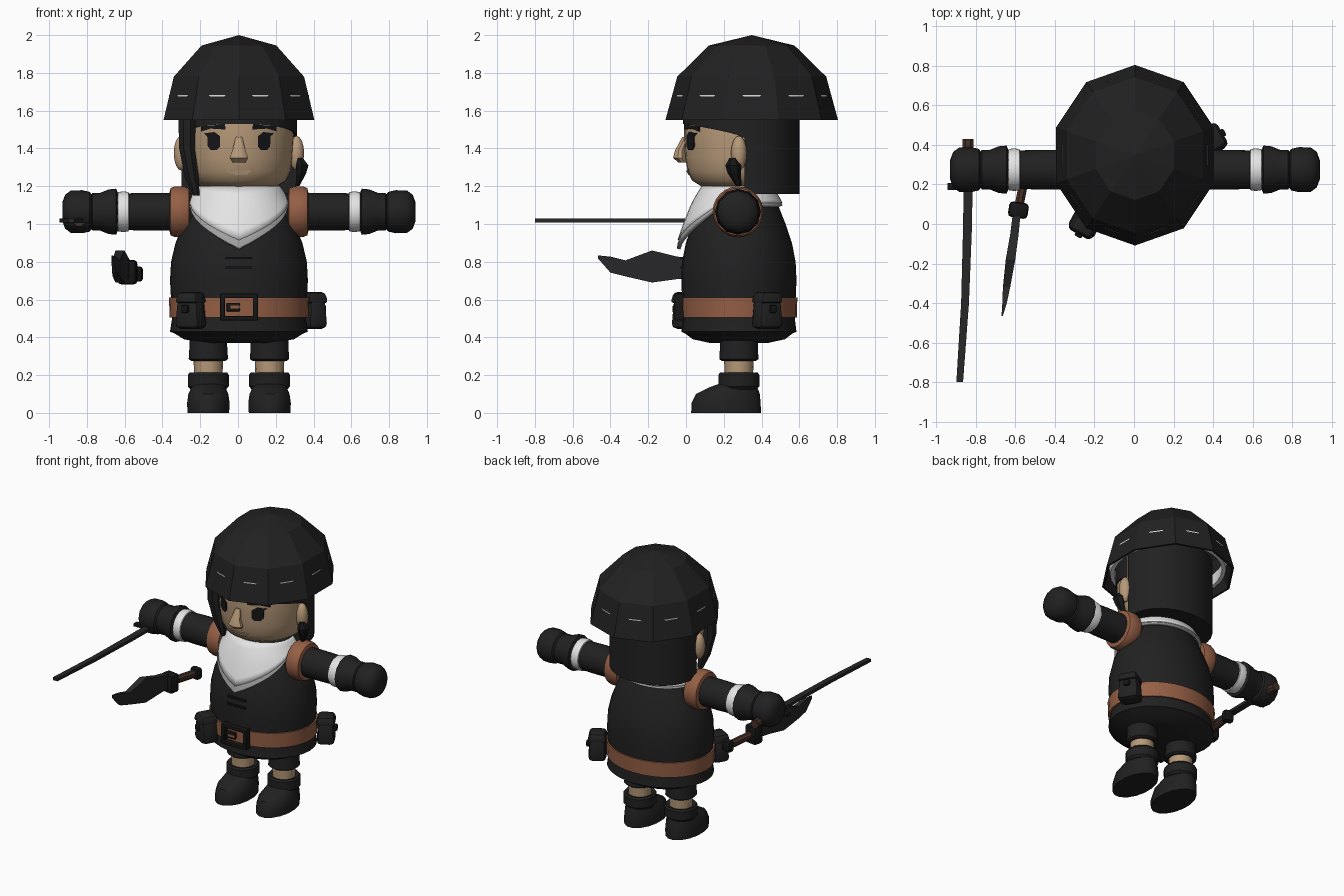
import bpy, bmesh, math
from mathutils import Matrix, Vector

if "Cube" in bpy.data.objects:
    bpy.data.objects.remove(bpy.data.objects["Cube"])

def mat(name, r, g, b):
    m = bpy.data.materials.new(name)
    m.diffuse_color = (r, g, b, 1)
    m.use_nodes = True
    m.node_tree.nodes["Principled BSDF"].inputs["Base Color"].default_value = m.diffuse_color
    return m

BLACK = mat("soft_black", 0.015, 0.015, 0.015)
INK = mat("ink_black", 0.008, 0.008, 0.009)
SKIN = mat("skin", 0.47, 0.32, 0.19)
LIP = mat("lip", 0.58, 0.42, 0.26)
LEATHER = mat("leather", 0.30, 0.115, 0.06)
WOOD = mat("dark_wood", 0.06, 0.028, 0.02)
WHITE = mat("white_cloth", 0.78, 0.78, 0.78)
GREY = mat("grey_trim", 0.35, 0.35, 0.35)
STEEL = mat("dark_steel", 0.02, 0.02, 0.022)

def finish(name, bm, m, smooth=True, angle=35, recalc=True):
    if recalc:
        bmesh.ops.recalc_face_normals(bm, faces=bm.faces)
    me = bpy.data.meshes.new(name)
    bm.to_mesh(me)
    bm.free()
    me.materials.append(m)
    o = bpy.data.objects.new(name, me)
    bpy.context.collection.objects.link(o)
    if smooth:
        bpy.ops.object.select_all(action='DESELECT')
        o.select_set(True)
        bpy.context.view_layer.objects.active = o
        bpy.ops.object.shade_smooth_by_angle(angle=math.radians(angle))
    return o

def lathe(name, prof, m, c=(0, 0, 0), sx=1, sy=1, seg=24, side=0, smooth=True, closed=False):
    """Revolve (radius, height); side = -1/+1 lays the axis along that x direction."""
    bm = bmesh.new()
    rings = []
    for r, h in prof:
        ring = []
        for i in range(seg):
            a = 2 * math.pi * i / seg
            u, v = r * sx * math.sin(a), -r * sy * math.cos(a)
            p = (side * h, u, v) if side else (u, v, h)
            ring.append(bm.verts.new(Vector(p) + Vector(c)))
        rings.append(ring)
    pairs = list(zip(rings, rings[1:])) + ([(rings[-1], rings[0])] if closed else [])
    for a, b in pairs:
        for i in range(seg):
            j = (i + 1) % seg
            bm.faces.new((a[i], a[j], b[j], b[i]))
    if not closed:
        bm.faces.new(rings[0])
        bm.faces.new(rings[-1])
    bmesh.ops.remove_doubles(bm, verts=bm.verts, dist=1e-4)
    return finish(name, bm, m, smooth)

def box(name, c, size, m, rot=0, bevel=0.0, top=1.0):
    bm = bmesh.new()
    bmesh.ops.create_cube(bm, size=1)
    for v in bm.verts:
        k = top if v.co.z > 0 else 1
        v.co = Vector((v.co.x * size[0] * k, v.co.y * size[1] * k, v.co.z * size[2]))
    if bevel:
        bmesh.ops.bevel(bm, geom=bm.edges[:], offset=bevel, segments=2, affect='EDGES', profile=0.5)
    bmesh.ops.transform(bm, matrix=Matrix.Translation(c) @ Matrix.Rotation(rot, 4, 'Z'), verts=bm.verts)
    return finish(name, bm, m)

def sweep(name, secs, m, n=8, smooth=True):
    """Tube through (centre, half_x, half_other, axis) sections; axis z or y."""
    bm = bmesh.new()
    rings = []
    for c, rx, ro, ax in secs:
        ring = []
        for i in range(n):
            a = 2 * math.pi * (i + 0.5) / n
            d = (rx * math.cos(a), ro * math.sin(a), 0) if ax == 'z' else (rx * math.cos(a), 0, ro * math.sin(a))
            ring.append(bm.verts.new(Vector(c) + Vector(d)))
        rings.append(ring)
    for a, b in zip(rings, rings[1:]):
        for i in range(n):
            bm.faces.new((a[i], a[(i + 1) % n], b[(i + 1) % n], b[i]))
    bm.faces.new(rings[0])
    bm.faces.new(rings[-1])
    return finish(name, bm, m, smooth)

def interp(tab, z):
    for (r0, z0), (r1, z1) in zip(tab, tab[1:]):
        if z0 <= z <= z1:
            return r0 + (r1 - r0) * (z - z0) / (z1 - z0)
    return tab[-1][0]

CX, CY = 0.005, 0.28

# Tunic, hem, belt
BODY = [(0.5, 0.37), (0.8, 0.39), (0.93, 0.42), (1.0, 0.43), (0.97, 0.5), (0.985, 0.6), (1.0, 0.7),
        (0.985, 0.8), (0.92, 0.9), (0.81, 1.0), (0.68, 1.1), (0.5, 1.2)]
lathe("tunic", BODY, BLACK, (CX, CY, 0), 0.365, 0.305, 32)
lathe("belt", [(0.94, 0.505), (1.005, 0.505), (1.015, 0.61), (0.94, 0.61)], LEATHER, (CX, CY, 0), 0.365, 0.305, 32, closed=True)

# Buckle and chest stitches
for s in (-1, 1):
    box("buckle_side", (CX + s * 0.087, -0.035, 0.56), (0.026, 0.05, 0.14), INK, bevel=0.005)
    box("buckle_bar", (CX, -0.04, 0.56 + s * 0.059), (0.2, 0.04, 0.024), INK, bevel=0.005)
box("buckle_prong", (CX - 0.03, -0.04, 0.56), (0.07, 0.025, 0.045), INK, bevel=0.004)
box("belt_slot", (CX - 0.02, -0.05, 0.56), (0.05, 0.009, 0.015), LEATHER)
for z, y in ((0.82, -0.02), (0.77, -0.025)):
    box("chest_stitch", (CX, y, z), (0.14, 0.016, 0.012), INK)

# Belt pouches
for x, y, r in ((-0.25, 0.0, -0.5), (0.395, 0.43, 2.1)):
    box("pouch_bag", (x, y, 0.525), (0.15, 0.12, 0.16), BLACK, r, 0.03, 0.85)
    box("pouch_flap", (x, y, 0.61), (0.14, 0.13, 0.06), BLACK, r, 0.02, 0.8)
    out = Vector((math.sin(r), -math.cos(r), 0)) * 0.062
    box("pouch_button", (x + out.x, y + out.y, 0.55), (0.04, 0.025, 0.04), INK, r, 0.008)

# Neckerchief: cone draped over the chest with a pointed front
def drape(name, t0, t1, lift, m):
    bm = bmesh.new()
    n, rows, grid = 40, 6, []
    for i in range(n):
        a = 2 * math.pi * i / n
        f = abs((a + math.pi) % (2 * math.pi) - math.pi)
        low = 1.1 - 0.23 * max(0.0, 1 - f / 1.15)
        col = []
        for k in range(rows + 1):
            t = t0 + (t1 - t0) * k / rows
            z = 1.2 + (low - 1.2) * t
            r = interp(BODY, z) + lift + (0.08 if k not in (0,) else 0.07)
            r += 0.06 * max(0, math.cos(a))
            col.append(bm.verts.new((CX + 0.365 * r * math.sin(a), CY - 0.305 * r * math.cos(a), z)))
        grid.append(col)
    for i in range(n):
        for k in range(rows):
            a, b = grid[i], grid[(i + 1) % n]
            bm.faces.new((a[k], a[k + 1], b[k + 1], b[k]))
    o = finish(name, bm, m, recalc=False)
    sol = o.modifiers.new("thickness", 'SOLIDIFY')
    sol.thickness = 0.02
drape("neckerchief", 0, 0.86, 0.02, WHITE)
drape("neckerchief_trim", 0.82, 1, 0.0, GREY)

for s in (-1, 1):
    # Arms with shoulder pads, cuffs and gloves
    c = (CX, 0.275, 1.065)
    lathe("sleeve", [(0.1, 0.2), (0.1, 0.5), (0.095, 0.66)], BLACK, c, 1, 1, 20, s)
    lathe("shoulder_pad", [(0.1, 0.26), (0.125, 0.265), (0.134, 0.29), (0.134, 0.34), (0.125, 0.362), (0.1, 0.368)],
          LEATHER, c, 1, 1, 24, s)
    lathe("white_cuff", [(0.09, 0.58), (0.104, 0.585), (0.108, 0.61), (0.104, 0.64), (0.09, 0.645)], WHITE, c, 1, 1, 20, s)
    lathe("glove_cuff", [(0.085, 0.635), (0.122, 0.65), (0.118, 0.69), (0.1, 0.735), (0.1, 0.775), (0.08, 0.79)],
          BLACK, c, 1, 1, 12, s)
    lathe("fist", [(0.07, 0.765), (0.105, 0.79), (0.114, 0.83), (0.112, 0.89), (0.09, 0.92), (0.05, 0.935)],
          BLACK, c, 1, 1, 12, s)
    # Legs and boots
    x = CX + s * 0.162
    lathe("trouser_leg", [(0.09, 0.275), (0.104, 0.285), (0.1, 0.35), (0.1, 0.43)], BLACK, (x, CY, 0), 1, 1, 16)
    lathe("shin", [(0.078, 0.18), (0.083, 0.29)], SKIN, (x, CY, 0), 0.95, 0.95, 16)
    lathe("boot_cuff", [(0.095, 0.125), (0.108, 0.14), (0.109, 0.2), (0.1, 0.213), (0.08, 0.205)], BLACK, (x, CY, 0), 1, 1, 16)
    sweep("boot", [((x, 0.212, 0), 0.112, 0.188, 'z'), ((x, 0.212, 0.05), 0.115, 0.187, 'z'),
                   ((x, 0.222, 0.1), 0.108, 0.172, 'z'), ((x, 0.25, 0.135), 0.092, 0.13, 'z'),
                   ((x, CY, 0.16), 0.085, 0.09, 'z')], BLACK, 16)
    # Ears
    bm = bmesh.new()
    bmesh.ops.create_uvsphere(bm, u_segments=12, v_segments=8, radius=1)
    bmesh.ops.transform(bm, matrix=Matrix.Translation((CX + s * 0.305, 0.28, 1.375)) @ Matrix.Diagonal((0.04, 0.042, 0.092, 1)),
                        verts=bm.verts)
    finish("ear", bm, SKIN)

# Head
HEAD = [(0.45, 1.19), (0.7, 1.2), (0.86, 1.23), (0.94, 1.28), (0.98, 1.35), (1.0, 1.45), (1.0, 1.58), (0.9, 1.7)]
HY = 0.29
lathe("head", HEAD, SKIN, (CX, HY, 0), 0.29, 0.3, 32)
sweep("nose", [((CX, 0.0, 1.46), 0.018, 0.02, 'z'), ((CX, -0.03, 1.39), 0.036, 0.028, 'z'),
               ((CX, -0.033, 1.35), 0.052, 0.035, 'z'), ((CX, -0.015, 1.325), 0.035, 0.025, 'z')], SKIN, 10)

# Painted face features, laid onto the head surface
def face_plate(name, pts, m):
    bm = bmesh.new()
    rows = []
    for d in (0.007, -0.01):
        row = []
        for x, z in pts:
            r = interp(HEAD, z)
            y = HY - 0.3 * math.sqrt(max(0, r * r - (x / 0.29) ** 2)) - d
            row.append(bm.verts.new((CX + x, y, z)))
        rows.append(row)
    bm.faces.new(rows[0])
    bm.faces.new(rows[1])
    for i in range(len(pts)):
        j = (i + 1) % len(pts)
        bm.faces.new((rows[0][i], rows[0][j], rows[1][j], rows[1][i]))
    finish(name, bm, m, False)

for s in (-1, 1):
    face_plate("eye", [(s * x, z) for x, z in ((0.1, 1.41), (0.115, 1.393), (0.15, 1.393), (0.165, 1.41), (0.168, 1.465),
                                               (0.185, 1.48), (0.13, 1.487), (0.1, 1.465))], INK)
    face_plate("eyebrow", [(s * x, z) for x, z in ((0.07, 1.5), (0.15, 1.505), (0.2, 1.49), (0.2, 1.52), (0.14, 1.54), (0.075, 1.53))], INK)
face_plate("mouth", [(-0.08, 1.283), (0, 1.28), (0.07, 1.288), (0.045, 1.262), (-0.035, 1.26)], LIP)

# Hair: solid back half, fringe rising to the brow, side lock
bm = bmesh.new()
lower = [bm.verts.new((CX + 0.305 * math.cos(math.pi * i / 16), 0.31 + 0.29 * math.sin(math.pi * i / 16) ** 0.8, 1.16)) for i in range(17)]
base = bm.faces.new(lower)
top = bmesh.ops.extrude_face_region(bm, geom=[base])
bmesh.ops.translate(bm, vec=(0, 0, 0.52), verts=[v for v in top['geom'] if isinstance(v, bmesh.types.BMVert)])
finish("hair_back", bm, BLACK)
bm = bmesh.new()
prev = None
for i in range(25):
    a = math.pi * (i / 24 - 0.5)
    x, y = CX + 0.308 * math.sin(a), HY + 0.02 - 0.325 * math.cos(a)
    z = 1.455 + 0.075 * math.cos(a) ** 0.7 if abs(a) < 1.55 else 1.455
    cur = [bm.verts.new((x, y, z)), bm.verts.new((x, y, 1.66)), bm.verts.new((CX + 0.9 * (x - CX), y + 0.04, z))]
    if prev:
        bm.faces.new((prev[0], cur[0], cur[1], prev[1]))
        bm.faces.new((prev[2], cur[2], cur[0], prev[0]))
    prev = cur
finish("hair_fringe", bm, BLACK)
sweep("side_lock", [((-0.27, 0.12, 1.58), 0.05, 0.05, 'z'), ((-0.27, 0.12, 1.4), 0.045, 0.05, 'z'),
                    ((-0.245, 0.14, 1.25), 0.04, 0.04, 'z'), ((-0.22, 0.15, 1.15), 0.018, 0.02, 'z')], BLACK)
# Dark ear ornament
sweep("ear_tassel", [((0.33, 0.25, 1.35), 0.015, 0.02, 'z'), ((0.34, 0.25, 1.31), 0.038, 0.042, 'z'),
                     ((0.335, 0.255, 1.27), 0.03, 0.035, 'z'), ((0.315, 0.28, 1.2), 0.012, 0.015, 'z')], INK, 6, False)

# Faceted helmet shell with a white lining band
lathe("helmet", [(1.0, 1.55), (0.863, 1.78), (0.495, 1.945), (0.0, 2.0), (0.0, 1.97), (0.46, 1.915), (0.83, 1.765), (0.965, 1.55)],
      BLACK, (CX, 0.348, 0), 0.42, 0.457, 10, smooth=False, closed=True)
lathe("helmet_lining", [(0.86, 1.59), (0.885, 1.67), (0.885, 1.682), (0.82, 1.682), (0.8, 1.59)], WHITE,
      (CX, 0.348, 0), 0.42, 0.457, 30, closed=True)

# Long sword held in the left-hand side fist
sweep("sword_blade", [((-0.84, 0.2, 1.018), 0.032, 0.015, 'y'), ((-0.842, 0, 1.018), 0.032, 0.015, 'y'),
                      ((-0.855, -0.4, 1.018), 0.028, 0.015, 'y'), ((-0.882, -0.8, 1.018), 0.024, 0.015, 'y')], STEEL, 4, False)
sweep("sword_grip", [((-0.84, 0.43, 1.015), 0.03, 0.03, 'y'), ((-0.84, 0.18, 1.015), 0.03, 0.03, 'y')], WOOD, 8)
box("sword_guard", (-0.865, 0.19, 1.018), (0.16, 0.035, 0.02), INK)

# Broad dagger beside the body
sweep("dagger_blade", [((-0.595, 0.04, 0.765), 0.028, 0.07, 'y'), ((-0.605, -0.05, 0.768), 0.03, 0.085, 'y'),
                       ((-0.625, -0.18, 0.775), 0.034, 0.12, 'y'), ((-0.645, -0.32, 0.765), 0.026, 0.06, 'y'),
                       ((-0.655, -0.4, 0.785), 0.016, 0.06, 'y'), ((-0.667, -0.465, 0.825), 0.005, 0.012, 'y')], STEEL, 4, False)
box("dagger_guard", (-0.585, 0.07, 0.745), (0.1, 0.08, 0.13), INK, -0.15, 0.02)
sweep("dagger_grip", [((-0.58, 0.1, 0.745), 0.025, 0.028, 'y'), ((-0.545, 0.28, 0.735), 0.025, 0.028, 'y')], WOOD, 8)
box("dagger_pommel", (-0.54, 0.3, 0.735), (0.07, 0.05, 0.08), INK, -0.15, 0.015)
